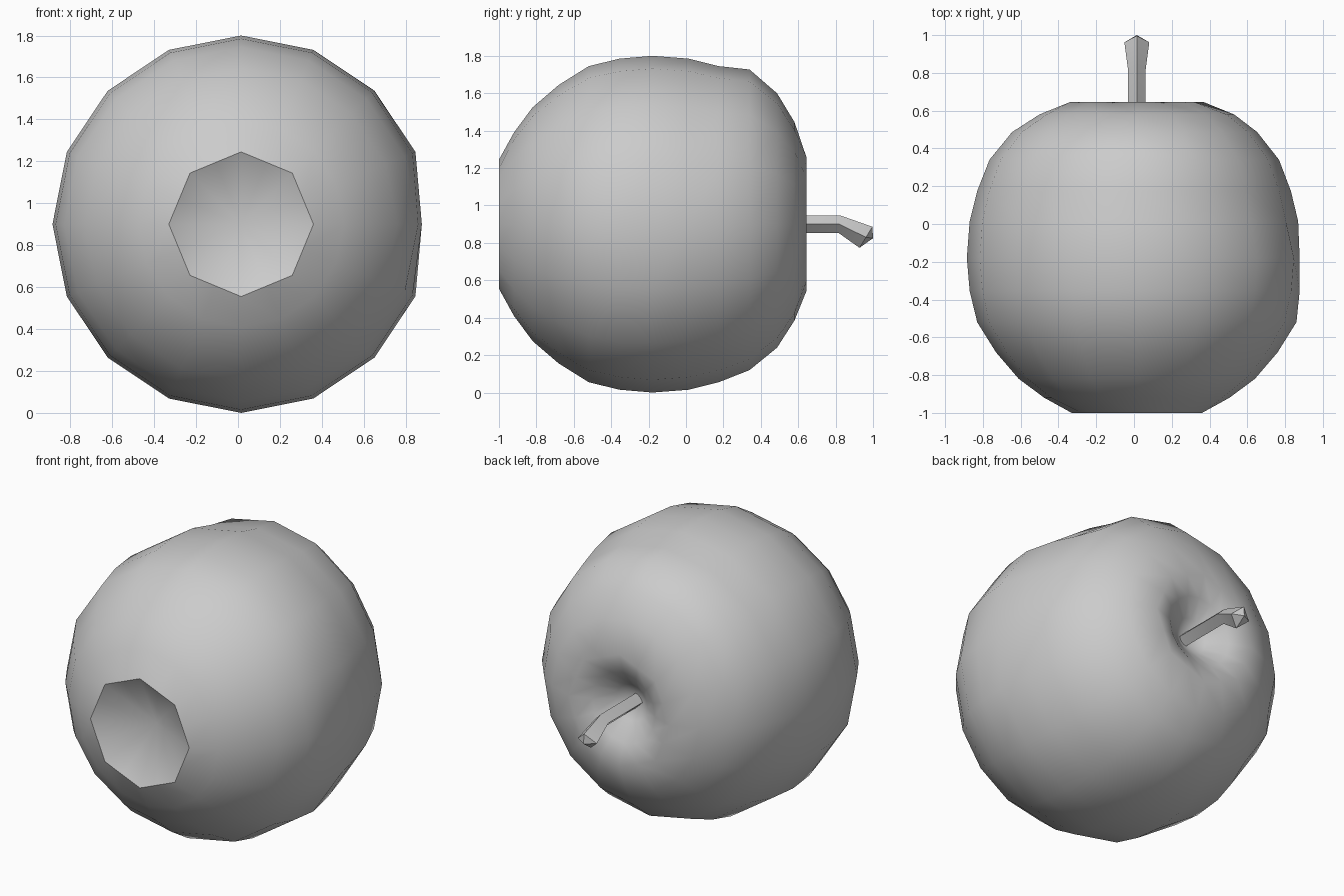
import bpy
import bmesh
from math import sin, cos, pi, radians
from mathutils import Vector

cube = bpy.data.objects.get("Cube")
if cube:
    bpy.data.objects.remove(cube, do_unlink=True)

GREY = (0.6, 0.6, 0.6, 1)
mat = bpy.data.materials.new("plain grey")
mat.use_nodes = True
mat.diffuse_color = GREY
mat.node_tree.nodes["Principled BSDF"].inputs["Base Color"].default_value = GREY

CENTRE = Vector((0.015, 0, 0.9))
SIDES = 16


def finish(bm, name, angle):
    bmesh.ops.recalc_face_normals(bm, faces=bm.faces)
    mesh = bpy.data.meshes.new(name)
    bm.to_mesh(mesh)
    bm.free()
    mesh.materials.append(mat)
    obj = bpy.data.objects.new(name, mesh)
    bpy.context.collection.objects.link(obj)
    bpy.ops.object.select_all(action="DESELECT")
    obj.select_set(True)
    bpy.context.view_layer.objects.active = obj
    bpy.ops.object.shade_smooth_by_angle(angle=radians(angle))
    return obj


def bridge(bm, rings):
    for a, b in zip(rings, rings[1:]):
        n = len(a)
        for i in range(n):
            j = (i + 1) % n
            bm.faces.new((a[i], a[j], b[j], b[i]))


def fan(bm, ring, tip):
    for i, v in enumerate(ring):
        bm.faces.new((v, ring[(i + 1) % len(ring)], tip))


# Fruit body lying on its side: (y, radius) from the blossom end to the stem end
profile = [(-1.0, 0.345), (-0.92, 0.49), (-0.82, 0.625), (-0.68, 0.745),
           (-0.52, 0.845), (-0.355, 0.885), (-0.18, 0.9), (0.015, 0.885),
           (0.175, 0.845), (0.34, 0.78), (0.487, 0.66), (0.58, 0.515),
           (0.645, 0.355), (0.6, 0.22), (0.52, 0.11)]
bm = bmesh.new()
rings = []
for k, (y, r) in enumerate(profile):
    ring = []
    for i in range(SIDES):
        a = 2 * pi * i / SIDES
        # The two rims are eight-sided
        rad = r * cos(pi / 8) if i % 2 and k in (0, 12) else r
        x, z = rad * cos(a), rad * sin(a)
        # Slightly flattened left cheek and fuller upper shoulder
        if x > 0:
            x = min(x * (0.965 if 0 < y < 0.5 else 1), 0.862)
        if z > 0 and 0.3 < y < 0.6:
            z *= 1.06
        ring.append(bm.verts.new(CENTRE + Vector((x, y, z))))
    rings.append(ring)
bridge(bm, rings)
fan(bm, rings[0], bm.verts.new(CENTRE + Vector((0, -0.83, 0))))
fan(bm, rings[-1], bm.verts.new(CENTRE + Vector((0, 0.45, 0))))
finish(bm, "fruit_body", 46)

# Stem: diamond section along a drooping path (y, z offset, radius, lean of the section)
path = [(0.42, 0.0, 0.047, 0), (0.82, 0.0, 0.047, 0.1), (0.962, -0.07, 0.066, 0.55)]
bm = bmesh.new()
rings = []
for y, dz, r, lean in path:
    ring = []
    for i in range(4):
        a = pi / 2 * i
        up = r * sin(a)
        ring.append(bm.verts.new(CENTRE + Vector(
            (r * cos(a), y + up * sin(lean), dz + up * cos(lean)))))
    rings.append(ring)
bridge(bm, rings)
bm.faces.new(rings[0])
fan(bm, rings[-1], bm.verts.new(CENTRE + Vector((0, 1.0, -0.075))))
finish(bm, "stem", 30)
